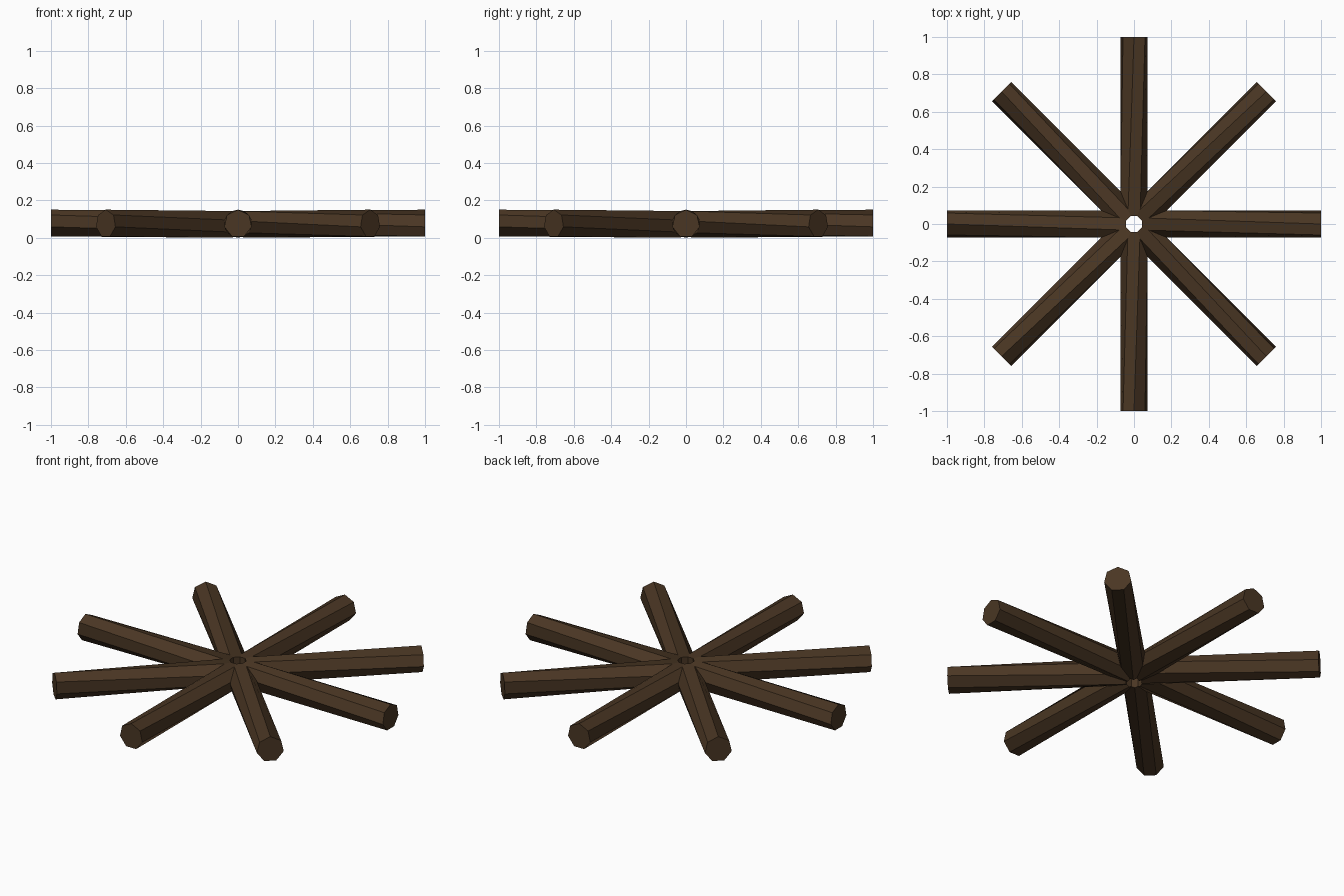
import bpy
from math import sin, cos, pi
from mathutils import Matrix

if "Cube" in bpy.data.objects:
    bpy.data.objects.remove(bpy.data.objects["Cube"])

SIDES = 7        # seven-sided logs
RADIUS = 0.075
INNER = 0.042    # small open gap in the middle
OUTER = 1.0
LOGS = 8

wood = bpy.data.materials.new("dark_brown_wood")
wood.diffuse_color = (0.068, 0.037, 0.017, 1.0)
wood.use_nodes = True
wood.node_tree.nodes["Principled BSDF"].inputs["Base Color"].default_value = wood.diffuse_color


def ring(x, twist):
    """Seven-sided cross-section at distance x; angle runs from the top towards -y."""
    step = 2 * pi / SIDES
    return [(x, -RADIUS * sin(k * step + twist), RADIUS + RADIUS * cos(k * step + twist))
            for k in range(SIDES)]


# Log mesh: the inner end is turned half a side against the outer end
verts = ring(INNER, -pi / SIDES) + ring(OUTER, 0)
faces = [(k, SIDES + k, SIDES + (k - 1) % SIDES, (k - 1) % SIDES) for k in range(SIDES)]
faces.append(tuple(range(SIDES, 2 * SIDES)))        # outer end
faces.append(tuple(reversed(range(SIDES))))         # inner end
mesh = bpy.data.meshes.new("log")
mesh.from_pydata(verts, [], faces)
mesh.materials.append(wood)
mesh.update()

# Star of logs around the centre
for i in range(LOGS):
    log = bpy.data.objects.new(f"log_{i + 1}", mesh)
    log.matrix_world = Matrix.Rotation(i * 2 * pi / LOGS, 4, 'Z')
    bpy.context.collection.objects.link(log)
